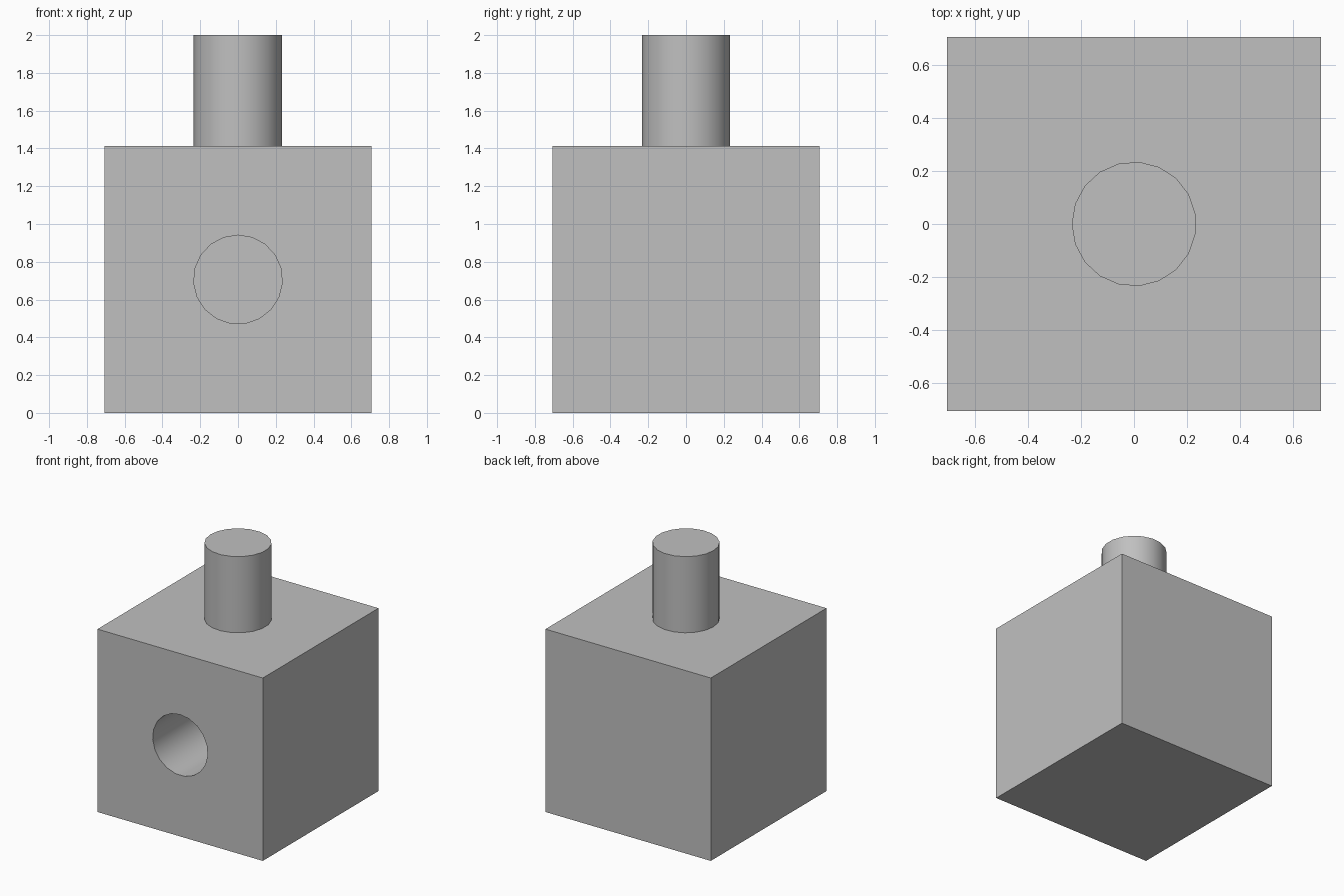
import bpy
import math

SIDE = 1.412      # block edge length
RADIUS = 0.235    # peg and socket radius
PEG = 0.588       # peg height, also the socket depth
SEGMENTS = 19

default_cube = bpy.data.objects.get("Cube")
if default_cube:
    bpy.data.objects.remove(default_cube, do_unlink=True)

grey = bpy.data.materials.new("light_grey")
grey.use_nodes = True
colour = (0.527, 0.527, 0.527, 1)
grey.diffuse_color = colour
grey.node_tree.nodes["Principled BSDF"].inputs["Base Color"].default_value = colour


def finish(obj, name):
    obj.name = name
    obj.data.materials.clear()
    obj.data.materials.append(grey)
    return obj


def cylinder(name, length, location, rotation):
    bpy.ops.mesh.primitive_cylinder_add(
        vertices=SEGMENTS, radius=RADIUS, depth=length,
        location=location, rotation=rotation)
    return finish(bpy.context.object, name)


def smooth(obj):
    bpy.ops.object.select_all(action="DESELECT")
    obj.select_set(True)
    bpy.context.view_layer.objects.active = obj
    bpy.ops.object.shade_smooth_by_angle(angle=math.radians(35))


# Block
bpy.ops.mesh.primitive_cube_add(size=SIDE, location=(0, 0, SIDE / 2))
block = finish(bpy.context.object, "block")

# Blind round socket in the front face
overshoot = 0.1
cutter = cylinder("socket_cutter", PEG + overshoot,
                  (0, -SIDE / 2 + (PEG - overshoot) / 2, SIDE / 2),
                  (math.pi / 2, 0, 0))
cut = block.modifiers.new("socket", "BOOLEAN")
cut.operation = "DIFFERENCE"
cut.solver = "EXACT"
cut.object = cutter
bpy.context.view_layer.objects.active = block
bpy.ops.object.modifier_apply(modifier=cut.name)
bpy.data.objects.remove(cutter, do_unlink=True)
smooth(block)

# Round peg on top
peg = cylinder("peg", PEG, (0, 0, SIDE + PEG / 2), (0, 0, math.pi / 2))
smooth(peg)
